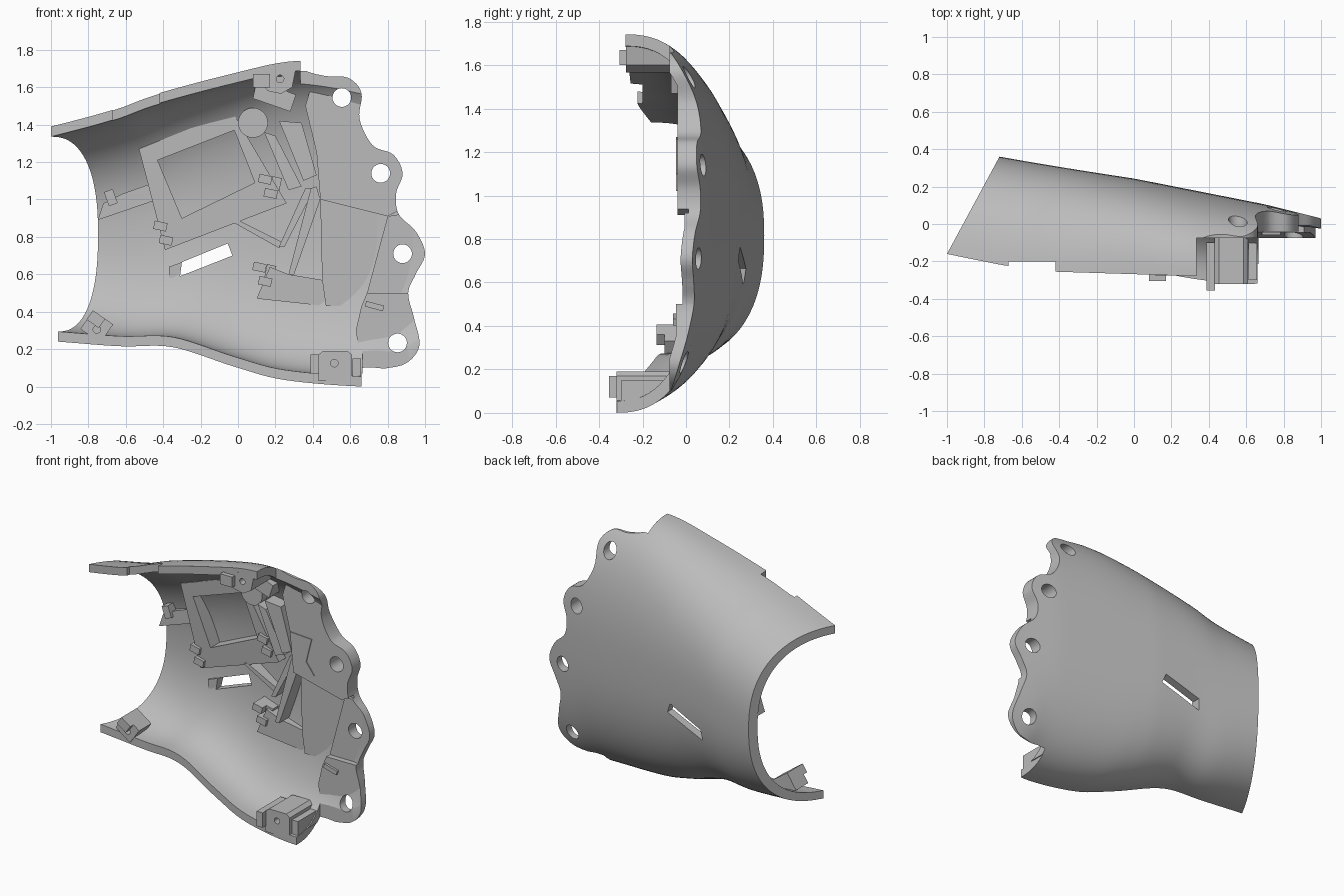
import bpy, bmesh, math
from mathutils import Vector

if "Cube" in bpy.data.objects:
    bpy.data.objects.remove(bpy.data.objects["Cube"])


def material(name, rgb):
    m = bpy.data.materials.new(name)
    m.use_nodes = True
    m.diffuse_color = (*rgb, 1)
    m.node_tree.nodes["Principled BSDF"].inputs["Base Color"].default_value = (*rgb, 1)
    return m


GREY = material("plain grey", (0.5, 0.5, 0.5))


def smooth_path(pts, steps=6):
    """Curve through all points but the first and last, which only steer it."""
    out = []
    for i in range(1, len(pts) - 2):
        p, q, r, s = (Vector(v) for v in pts[i - 1:i + 3])
        for k in range(steps):
            t = k / steps
            v = .5 * (2 * q + (r - p) * t + (2 * p - 5 * q + 4 * r - s) * t * t + (3 * q - p - 3 * r + s) * t ** 3)
            out.append(tuple(v))
    return out + [pts[-2]]


def lerp_table(table, x):
    if x <= table[0][0]:
        return table[0][1]
    for (a, va), (b, vb) in zip(table, table[1:]):
        if x <= b:
            return va + (vb - va) * (x - a) / (b - a)
    return table[-1][1]


# Shell section rules along x
TOP = smooth_path([(-1.3, 1.33), (-1, 1.39), (-.66, 1.475), (-.43, 1.56), (0, 1.68), (.3, 1.74), (.65, 1.73), (1, 1.7), (1.3, 1.7)])
BOTTOM = smooth_path([(-1.3, .26), (-1, .24), (-.65, .215), (-.35, .21), (0, .1), (.25, .035), (.66, 0), (1.1, 0)])
CROWN = [(-1, .36), (0, .243), (.7, .105), (1, .03)]
TOP_EDGE = [(-1, -.16), (-.68, -.22), (-.4, -.255), (.3, -.278)]
LOW_EDGE = smooth_path([(-1.3, -.09), (-1, -.09), (-.6, -.1), (-.3, -.14), (0, -.22), (.3, -.29), (.66, -.32), (.85, -.25), (1.1, -.25)])
POWER = 2.4
ARCS, STATIONS = 48, 44


def arc_points(s, wall):
    """Half-ring of the section at station s."""
    top, low, crown = (lerp_table(t, s) for t in (TOP, BOTTOM, CROWN))
    row = []
    for j in range(ARCS + 1):
        a = math.pi * (j / ARCS - .5)
        c, n = max(math.cos(a), 0) ** (2 / POWER), math.sin(a)
        edge = lerp_table(TOP_EDGE if n > 0 else LOW_EDGE, s)
        z = (top + low) / 2 + ((top - low) / 2 - wall) * math.copysign(abs(n) ** (2 / POWER), n)
        row.append((edge + (crown - wall - edge) * c, z))
    return row


def shell_ring(s):
    return arc_points(s, 0) + arc_points(s, .054)[::-1]


def envelope_ring(s):
    row = arc_points(s, .012)
    return row + [(-.7, row[-1][1]), (-.7, row[0][1])]


def finish(bm, name):
    bmesh.ops.recalc_face_normals(bm, faces=bm.faces)
    me = bpy.data.meshes.new(name)
    bm.to_mesh(me)
    bm.free()
    ob = bpy.data.objects.new(name, me)
    bpy.context.collection.objects.link(ob)
    me.materials.append(GREY)
    return ob


def loft(name, ring_rule):
    """Sweep the section along x, sheared towards the slanted wrist rim."""
    bm = bmesh.new()
    rings = []
    for i in range(STATIONS + 1):
        s = -1 + 2.05 * i / STATIONS
        rings.append([bm.verts.new((s + max(-s, 0) * .54 * (y + .16), y, z)) for y, z in ring_rule(s)])
    for p, q in zip(rings, rings[1:]):
        for k in range(len(p)):
            m = (k + 1) % len(p)
            bm.faces.new((p[k], p[m], q[m], q[k]))
    bm.faces.new(rings[0])
    bm.faces.new(rings[-1][::-1])
    return finish(bm, name)


def prism(name, pts, front, back):
    depth = front if callable(front) else lambda x, z: front
    bm = bmesh.new()
    a = [bm.verts.new((x, depth(x, z), z)) for x, z in pts]
    b = [bm.verts.new((x, back, z)) for x, z in pts]
    bm.faces.new(a)
    bm.faces.new(b[::-1])
    for i in range(len(pts)):
        j = (i + 1) % len(pts)
        bm.faces.new((a[i], b[i], b[j], a[j]))
    return finish(bm, name)


def boolean(ob, cutter, mode="DIFFERENCE"):
    mod = ob.modifiers.new("cut", "BOOLEAN")
    mod.operation, mod.object, mod.solver = mode, cutter, "EXACT"
    bpy.context.view_layer.objects.active = ob
    bpy.ops.object.modifier_apply(modifier=mod.name)


def cut(ob, pts, front, back, mode="DIFFERENCE"):
    cutter = prism("cutter", pts, front, back)
    boolean(ob, cutter, mode)
    bpy.data.objects.remove(cutter)


def part(name, pts, front, back=.5):
    """Prism that ends inside the shell wall."""
    ob = prism(name, pts, front, back)
    boolean(ob, envelope, "INTERSECT")
    return ob


def circle(x, z, r, n=28):
    return [(x + r * math.cos(i * math.tau / n), z + r * math.sin(i * math.tau / n)) for i in range(n)]


def rect(x, z, w, h, turn=0):
    c, s = math.cos(math.radians(turn)), math.sin(math.radians(turn))
    return [(x + u * w / 2 * c - v * h / 2 * s, z + u * w / 2 * s + v * h / 2 * c)
            for u, v in ((-1, -1), (1, -1), (1, 1), (-1, 1))]


# Curved shell trimmed to the scalloped outline
EDGE = smooth_path([(.3, 1.75), (.36, 1.69), (.47, 1.66), (.59, 1.65), (.66, 1.57), (.65, 1.43), (.72, 1.29),
                    (.83, 1.24), (.88, 1.14), (.845, 1.03), (.86, .92), (.95, .83), (1, .71), (.95, .6),
                    (.91, .5), (.94, .37), (.97, .22), (.9, .125), (.78, .095), (.66, .07), (.6, .07)])
HOLES = [(.555, 1.545), (.763, 1.14), (.88, .71), (.853, .233)]

envelope = loft("envelope", envelope_ring)
envelope.hide_render = True
shell = loft("shell", shell_ring)
cut(shell, [(-1.3, 1.95), (.32, 1.95)] + EDGE + [(.66, -.2), (-1.3, -.2)], -.8, .8, "INTERSECT")
cut(shell, rect(.835, 1.4, 1, 1), -.9, -.075)
cut(shell, rect(1.165, .5, 1, 1.4), -.9, -.075)
cut(shell, [(-.31, .59), (-.03, .7), (-.055, .765), (-.3, .665)], -.1, .6)
cut(shell, rect(-.545, 1.5, .25, .3), -.4, -.2)


# Thick flange in three steps behind the scallops
def lobe_span(low, high):
    return [p for p in EDGE if low <= p[1] <= high and p[0] > .4]


flange = [
    part("flange_upper", lobe_span(.93, 1.7) + [(.8, .91), (.44, 1.0), (.42, 1.25), (.36, 1.5)], -.04),
    part("flange_middle", lobe_span(.5, .93) + [(.69, .5), (.8, .91)], -.008),
    part("flange_lower", lobe_span(.08, .5) + [(.66, .1), (.63, .3), (.66, .43), (.69, .5)], -.045)]
for x, z in HOLES:
    for ob in [shell] + flange:
        cut(ob, circle(x, z, .05), -.6, .6)
part("flange_step", [(.42, 1.27), (.58, 1.26), (.54, 1.1), (.6, 1.02), (.44, 1.05)], -.046)


# Square frame in the upper hollow
def frame_plane(x, z):
    return .15 - .12 * x - .055 * z


OUTER = [(-.53, 1.27), (-.03, 1.47), (.26, .98), (-.39, .73)]
INNER = [(-.43, 1.21), (-.02, 1.37), (.09, 1.09), (-.3, .9)]
for i, side in enumerate(("top", "right", "bottom", "left")):
    j = (i + 1) % 4
    part(f"frame_{side}", [OUTER[i], OUTER[j], INNER[j], INNER[i]], frame_plane)
part("side_shelf", [(-.75, .89), (-.4, 1.01), (-.45, 1.09), (-.62, 1.03), (-.72, .98)], .23)
part("side_shelf_tab", rect(-.68, 1.01, .05, .08, 20), .21)

# Lower tray with a triangular pocket
part("tray_left", [(.1, .47), (.47, .43), (.45, .57), (.27, .6), (.17, .64)], .06)
part("tray_right", [(.47, .43), (.66, .43), (.8, .91), (.44, 1.0), (.45, .57)], .04)
part("tray_rib", [(.27, .6), (.3, .6), (.44, 1.0), (.42, 1.07), (.39, 1.06)], .01)
part("cross_rib_upper", [(-.03, .88), (.0, .89), (.24, .77), (.22, .74)], .1)
part("cross_rib_lower", [(.22, .75), (.25, .75), (.41, 1.06), (.36, 1.06)], .04)
part("tray_ledge", rect(.73, .43, .1, .03, -15), -.06)
part("slot_lip", [(-.37, .58), (-.31, .59), (-.3, .665), (-.37, .64)], .21)

# Slats and round pad beside the frame
part("slat_inner", [(.14, 1.36), (.2, 1.34), (.34, 1.07), (.27, 1.05)], .01)
part("slat_outer", [(.22, 1.42), (.34, 1.41), (.42, 1.13), (.35, 1.1)], -.03)
part("round_pad", circle(.08, 1.41, .08), .03)
part("top_wedge", [(.08, 1.54), (.28, 1.47), (.31, 1.56), (.1, 1.64)], -.07)

# Paired clips
for n, (x, z, y) in enumerate([(-.4, .82, .13), (.16, 1.07, .05), (.13, .6, .04)]):
    for k in (-1, 1):
        part(f"clip_{n}_{k}", rect(x - .015 * k, z + .038 * k, .07, .045, -12), y)
    part(f"clip_{n}_base", rect(x + .04, z, .05, .1, -12), y + .04)

# Screw bosses, drilled from the front
boss = part("top_boss", [(.08, 1.67), (.16, 1.58), (.23, 1.565), (.29, 1.6), (.31, 1.7), (.2, 1.7)], -.275)
cut(boss, circle(.225, 1.645, .02), -.5, -.15)
part("top_boss_tab", rect(.125, 1.635, .09, .07), -.305, -.2)
boss = part("bottom_boss", [(.43, .03), (.61, .03), (.61, .17), (.585, .19), (.455, .19), (.43, .17)], -.32, -.07)
cut(boss, circle(.515, .125, .02), -.5, -.2)
part("bottom_boss_tab", rect(.41, .12, .045, .1), -.355, -.1)
part("bottom_end_wall", rect(.635, .09, .045, .12), -.3, -.07)
boss = part("wrist_boss", rect(-.755, .32, .13, .12, -35), -.1, .03)
cut(boss, circle(-.755, .305, .02), -.3, -.04)
part("wrist_boss_tab", rect(-.76, .36, .08, .06, -35), -.135, .03)
bpy.data.objects.remove(envelope)

# Smooth the curved faces and keep crisp edges
bpy.ops.object.select_all(action="DESELECT")
for ob in bpy.context.collection.objects:
    if ob.type == "MESH":
        ob.select_set(True)
        bpy.context.view_layer.objects.active = ob
bpy.ops.object.shade_smooth_by_angle(angle=math.radians(30))
